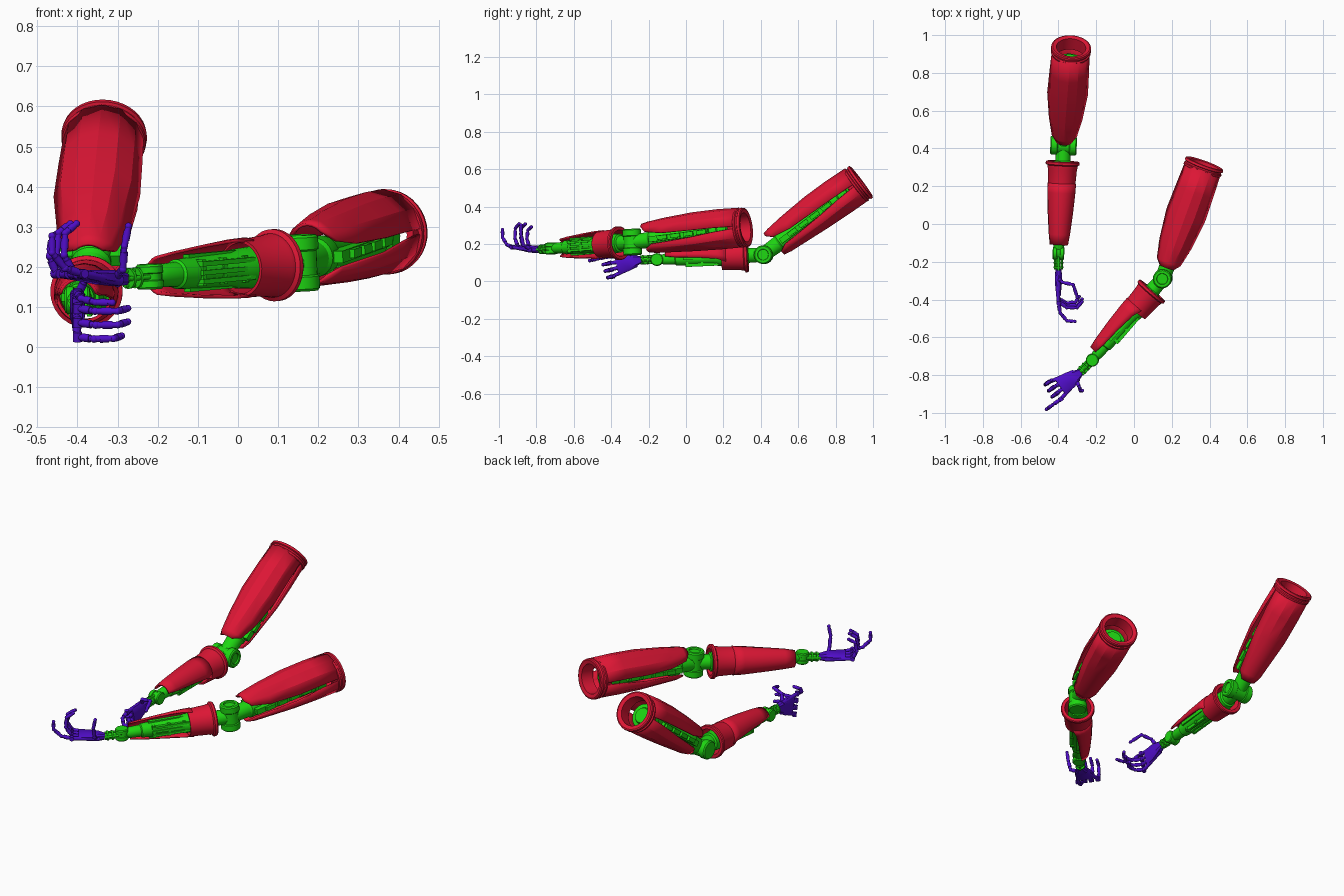
import bpy, bmesh
from math import sin, cos, pi, radians
from mathutils import Vector, Matrix

if "Cube" in bpy.data.objects:
    bpy.data.objects.remove(bpy.data.objects["Cube"])

def material(name, col):
    m = bpy.data.materials.new(name)
    m.diffuse_color = (*col, 1)
    m.use_nodes = True
    m.node_tree.nodes["Principled BSDF"].inputs["Base Color"].default_value = m.diffuse_color
    return m

RED = material("red", (0.72, 0.008, 0.035))
GREEN = material("green", (0.013, 0.68, 0.006))
PURPLE = material("purple", (0.08, 0.004, 0.58))

def finish(name, bm, M, mat, angle=32):
    bmesh.ops.recalc_face_normals(bm, faces=bm.faces)
    me = bpy.data.meshes.new(name)
    bm.to_mesh(me)
    bm.free()
    me.transform(M)
    me.materials.append(mat)
    for p in me.polygons:
        p.use_smooth = True
    me.set_sharp_from_angle(angle=radians(angle))
    ob = bpy.data.objects.new(name, me)
    bpy.context.collection.objects.link(ob)
    return ob

def frame(o, d, n):
    """Local z along d, local y toward n, origin o."""
    d = Vector(d).normalized()
    n = Vector(n)
    n = (n - d * n.dot(d)).normalized()
    x = n.cross(d)
    M = Matrix((x, n, d)).transposed().to_4x4()
    M.translation = Vector(o)
    return M

def loft(bm, rings, wrap):
    """Skin a list of point rings."""
    vs = [[bm.verts.new(p) for p in r] for r in rings]
    k = len(vs[0])
    for a, b in zip(vs, vs[1:]):
        for i in range(k if wrap else k - 1):
            j = (i + 1) % k
            bm.faces.new((a[i], a[j], b[j], b[i]))
    return vs

def shell(name, M, stations, seg, sign=1):
    """Open curved plate; each station is (along, rx, ry, half angle)."""
    bm = bmesh.new()
    rings = []
    for z, rx, ry, h in stations:
        ang = [radians(h * (2 * i / seg - 1)) for i in range(seg + 1)]
        rings.append([(rx * sin(a), sign * ry * cos(a), z) for a in ang])
    loft(bm, rings, False)
    ob = finish(name, bm, M, RED, 24)
    s = ob.modifiers.new("thickness", "SOLIDIFY")
    s.thickness, s.offset = 0.008, 0
    return ob

def lathe(name, M, prof, mat, seg=24, ring=False):
    """Revolve (along, radius) points; ring closes the profile on itself."""
    bm = bmesh.new()
    if ring:
        prof = prof + prof[:1]
    rings = [[(r * cos(2 * pi * i / seg), r * sin(2 * pi * i / seg), z) for i in range(seg)] for z, r in prof]
    vs = loft(bm, rings, True)
    if ring:
        bmesh.ops.remove_doubles(bm, verts=bm.verts, dist=1e-6)
    else:
        bm.faces.new(vs[0])
        bm.faces.new(vs[-1])
    return finish(name, bm, M, mat)

def rod(bm, p, q, r1, r2=None, seg=12):
    p, q = Vector(p), Vector(q)
    T = Matrix.Translation((p + q) / 2) @ (q - p).to_track_quat('Z', 'Y').to_matrix().to_4x4()
    bmesh.ops.create_cone(bm, cap_ends=True, segments=seg, radius1=r1,
                          radius2=r1 if r2 is None else r2, depth=(q - p).length, matrix=T)

def ball(bm, p, r):
    bmesh.ops.create_uvsphere(bm, u_segments=12, v_segments=8, radius=r, matrix=Matrix.Translation(p))

def box(bm, c, s):
    bmesh.ops.create_cube(bm, size=1, matrix=Matrix.Translation(c) @ Matrix.Diagonal((*s, 1)))

def digit(name, M, pts):
    """Jointed finger: slim links with bulbs at the joints."""
    bm = bmesh.new()
    pts = [Vector(p) for p in pts]
    for i, (a, b) in enumerate(zip(pts, pts[1:])):
        v = b - a
        ball(bm, a, 0.0105 - 0.0007 * i)
        rod(bm, a, b, 0.0085, 0.0075)
        rod(bm, a + v * 0.3, a + v * 0.75, 0.0105 - 0.0005 * i)
    ball(bm, pts[-1], 0.009)
    finish(name, bm, M, PURPLE, 40)

def upper_arm(tag, E, S):
    d = Vector(S) - Vector(E)
    U = frame(E, d, (0, 0, 1))
    shell(tag + "_upper_arm_top_shell", U, [(0.07, 0.06, 0.088, 36), (0.10, 0.072, 0.094, 62), (0.2, 0.088, 0.104, 76),
          (0.36, 0.106, 0.113, 80), (0.5, 0.102, 0.112, 82), (0.625, 0.097, 0.105, 85)], 6)
    shell(tag + "_upper_arm_bottom_shell", U, [(0.09, 0.055, 0.062, 45), (0.13, 0.072, 0.07, 68), (0.36, 0.098, 0.088, 78),
          (0.5, 0.098, 0.096, 86), (0.625, 0.096, 0.1, 89)], 6, -1)
    lathe(tag + "_shoulder_ring", U, [(0.58, 0.093), (0.61, 0.096), (0.614, 0.104), (0.624, 0.106), (0.628, 0.1),
          (0.636, 0.1), (0.64, 0.107), (0.652, 0.105), (0.655, 0.098), (0.65, 0.078), (0.58, 0.076)], RED, 36, True)
    # inner bone with raised bars along the side slots
    lathe(tag + "_upper_arm_bone", U, [(0.02, 0.04), (0.1, 0.043), (0.11, 0.05), (0.16, 0.05), (0.18, 0.042), (0.4, 0.048),
          (0.42, 0.056), (0.5, 0.056), (0.51, 0.066), (0.56, 0.066), (0.565, 0.045), (0.575, 0.04)], GREEN)
    bm = bmesh.new()
    for sx in (-1, 1):
        box(bm, (sx * 0.05, 0, 0.29), (0.045, 0.03, 0.34))
        for i in range(4):
            box(bm, (sx * 0.07, 0.002, 0.2 + 0.075 * i), (0.03, 0.022, 0.055))
    finish(tag + "_upper_arm_bars", bm, U, GREEN)

def forearm(tag, E, W, n):
    F = frame(E, Vector(W) - Vector(E), n)
    # elbow hinge drum lying across the arm
    R = F @ Matrix.Rotation(pi / 2, 4, 'Y')
    lathe(tag + "_elbow_drum", R, [(-0.07, 0.03), (-0.07, 0.044), (-0.064, 0.05), (-0.034, 0.05), (-0.03, 0.045), (0.03, 0.045),
          (0.034, 0.05), (0.064, 0.05), (0.07, 0.044), (0.07, 0.03), (0.062, 0.028)], GREEN, 28)
    # cuff and open plate
    lathe(tag + "_forearm_cuff", F, [(0.083, 0.086), (0.088, 0.09), (0.1, 0.09), (0.106, 0.08), (0.118, 0.079), (0.124, 0.077),
          (0.225, 0.071), (0.225, 0.063), (0.12, 0.066), (0.083, 0.07)], RED, 36, True)
    shell(tag + "_forearm_shell", F, [(0.2, 0.072, 0.072, 112), (0.25, 0.071, 0.072, 98), (0.36, 0.063, 0.067, 88),
          (0.47, 0.053, 0.058, 82), (0.525, 0.047, 0.05, 72)], 10)
    lathe(tag + "_forearm_bone", F, [(0.02, 0.038), (0.08, 0.04), (0.085, 0.05), (0.14, 0.054), (0.24, 0.05), (0.27, 0.043),
          (0.4, 0.04), (0.47, 0.037), (0.475, 0.031), (0.53, 0.029), (0.55, 0.024)], GREEN)
    bm = bmesh.new()
    for x in (-0.022, 0, 0.022):
        box(bm, (x, -0.035, 0.32), (0.012, 0.024, 0.2))
        rod(bm, (x, -0.042, 0.24), (x, -0.036, 0.38), 0.006)
    for z in (0.25, 0.33, 0.41):
        box(bm, (0, -0.03, z), (0.066, 0.026, 0.014))
    for sx in (-1, 1):
        box(bm, (sx * 0.037, 0, 0.33), (0.02, 0.02, 0.2))
    finish(tag + "_forearm_bars", bm, F, GREEN)
    # wrist hinge
    wl = (Vector(W) - Vector(E)).length
    K = F @ Matrix.Translation((0, 0, wl)) @ Matrix.Rotation(pi / 2, 4, 'Y')
    lathe(tag + "_wrist_drum", K, [(-0.031, 0.02), (-0.031, 0.03), (-0.026, 0.034), (-0.01, 0.034), (-0.008, 0.03), (0.008, 0.03),
          (0.01, 0.034), (0.026, 0.034), (0.031, 0.03), (0.031, 0.02)], GREEN)

def hand(tag, W, H, d, n, side, thumb_tip):
    # wrist neck of thin rods and discs
    v = Vector(H) - Vector(W)
    N = frame(W, v, n)
    L = v.length
    bm = bmesh.new()
    rod(bm, (0, 0, 0.02), (0, 0, L), 0.012)
    for x in (-0.018, 0.018):
        rod(bm, (x, 0, 0.02), (x, 0, L - 0.005), 0.006)
        rod(bm, (0, x, 0.03), (0, x, L - 0.01), 0.005)
    for z in (0.05, 0.075):
        rod(bm, (0, 0, z - 0.004), (0, 0, z + 0.004), 0.026, seg=20)
    finish(tag + "_wrist_neck", bm, N, GREEN)

    # palm: wedge body plus one bone per finger
    P = frame(H, d, n)
    rows = (0.055, 0.018, -0.018, -0.055)
    bm = bmesh.new()
    rings = []
    for z, w, h in ((-0.01, 0.018, 0.014), (0.02, 0.03, 0.019), (0.06, 0.045, 0.018), (0.125, 0.052, 0.012)):
        rings.append([(w, h * .5, z), (w * .7, h, z), (-w * .7, h, z), (-w, h * .5, z),
                      (-w, -h * .5, z), (-w * .7, -h, z), (w * .7, -h, z), (w, -h * .5, z)])
    vs = loft(bm, rings, True)
    bm.faces.new(vs[0])
    bm.faces.new(vs[-1])
    for t in rows:
        rod(bm, (t * 0.4, -0.006, 0.02), (t, 0, 0.16), 0.013, 0.0095)
        rod(bm, (t - 0.012, 0, 0.16), (t + 0.012, 0, 0.16), 0.0115)
    finish(tag + "_palm", bm, P, PURPLE)

    # fingers, the first one held straighter
    for i, t in enumerate(rows):
        bends = (10, 40, 85) if i == 0 else (50 + 3 * i, 86 + 3 * i, 138 + 3 * i)
        p = Vector((t * side, 0, 0.16))
        pts = [p]
        for a, ln in zip(bends, (0.055, 0.055, 0.042)):
            k = ln * (0.88 if i == 3 else 1)
            p = p + Vector((0, sin(radians(a)), cos(radians(a)))) * k
            pts.append(p)
        digit(f"{tag}_finger_{i + 1}", P, pts)
    f, u, t = thumb_tip
    digit(tag + "_thumb", P, [(side * 0.022, 0, 0.035), (side * 0.066, 0.02, 0.045),
                              (side * 0.08, 0.078, 0.055), (side * t, u, f)])

# bent arm: palm inward
E, W, H = (-0.373, 0.415, 0.143), (-0.40, -0.155, 0.117), (-0.40, -0.25, 0.115)
upper_arm("left", E, (-0.333, 0.932, 0.53))
forearm("left", E, W, (0, 0, 1))
hand("left", W, H, (0, -0.97, -0.22), (1, 0, 0), -1, (0.125, 0.1, 0.072))

# reaching arm: palm up
E, W, H = (0.152, -0.288, 0.21), (-0.22, -0.72, 0.176), (-0.29, -0.79, 0.17)
upper_arm("right", E, (0.37, 0.31, 0.288))
forearm("right", E, W, (-0.75, 0.65, 0))
hand("right", W, H, (-0.8, -0.57, 0.08), (0, 0, 1), 1, (0.05, 0.128, 0.085))
